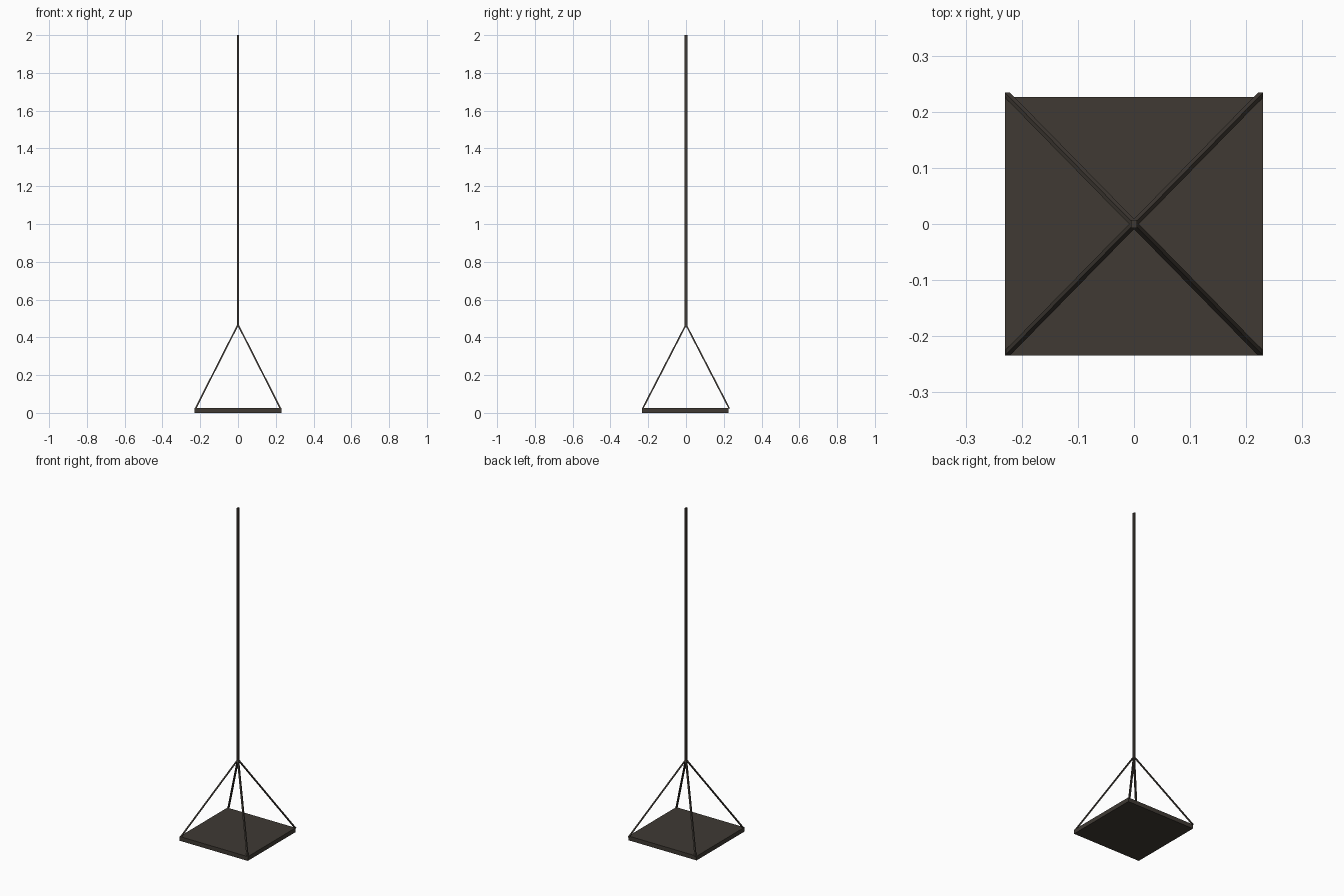
import bpy, bmesh

if "Cube" in bpy.data.objects:
    bpy.data.objects.remove(bpy.data.objects["Cube"])

mat = bpy.data.materials.new("dark bronze")
mat.diffuse_color = (0.05, 0.042, 0.034, 1)
mat.use_nodes = True
mat.node_tree.nodes["Principled BSDF"].inputs["Base Color"].default_value = mat.diffuse_color


def sweep(name, bottom, top):
    """Four-sided bar between two horizontal rectangles (cx, cy, z, half_x, half_y)."""
    bm = bmesh.new()
    rings = []
    for cx, cy, z, hx, hy in (bottom, top):
        rings.append([bm.verts.new((cx + sx * hx, cy + sy * hy, z))
                      for sx, sy in ((-1, -1), (1, -1), (1, 1), (-1, 1))])
    a, b = rings
    bm.faces.new(a[::-1])
    bm.faces.new(b)
    for i in range(4):
        j = (i + 1) % 4
        bm.faces.new((a[i], a[j], b[j], b[i]))
    bmesh.ops.recalc_face_normals(bm, faces=bm.faces)
    me = bpy.data.meshes.new(name)
    bm.to_mesh(me)
    bm.free()
    me.materials.append(mat)
    ob = bpy.data.objects.new(name, me)
    bpy.context.collection.objects.link(ob)
    return ob


# Square hanging plate, slightly forward of centre
sweep("plate", (0, -0.004, 0, 0.23, 0.23), (0, -0.004, 0.026, 0.23, 0.23))

# Four stays from the plate corners to the rod
for sx, side in ((-1, "left"), (1, "right")):
    for sy, end in ((-1, "front"), (1, "back")):
        sweep(f"{end}_{side}_stay",
              (sx * 0.2255, sy * 0.2298, 0.022, 0.0045, 0.0045),
              (0, 0, 0.467, 0.0045, 0.0045))

# Long suspension rod
sweep("rod", (0, 0, 0.462, 0.005, 0.0075), (0, 0, 2.0, 0.005, 0.0075))
